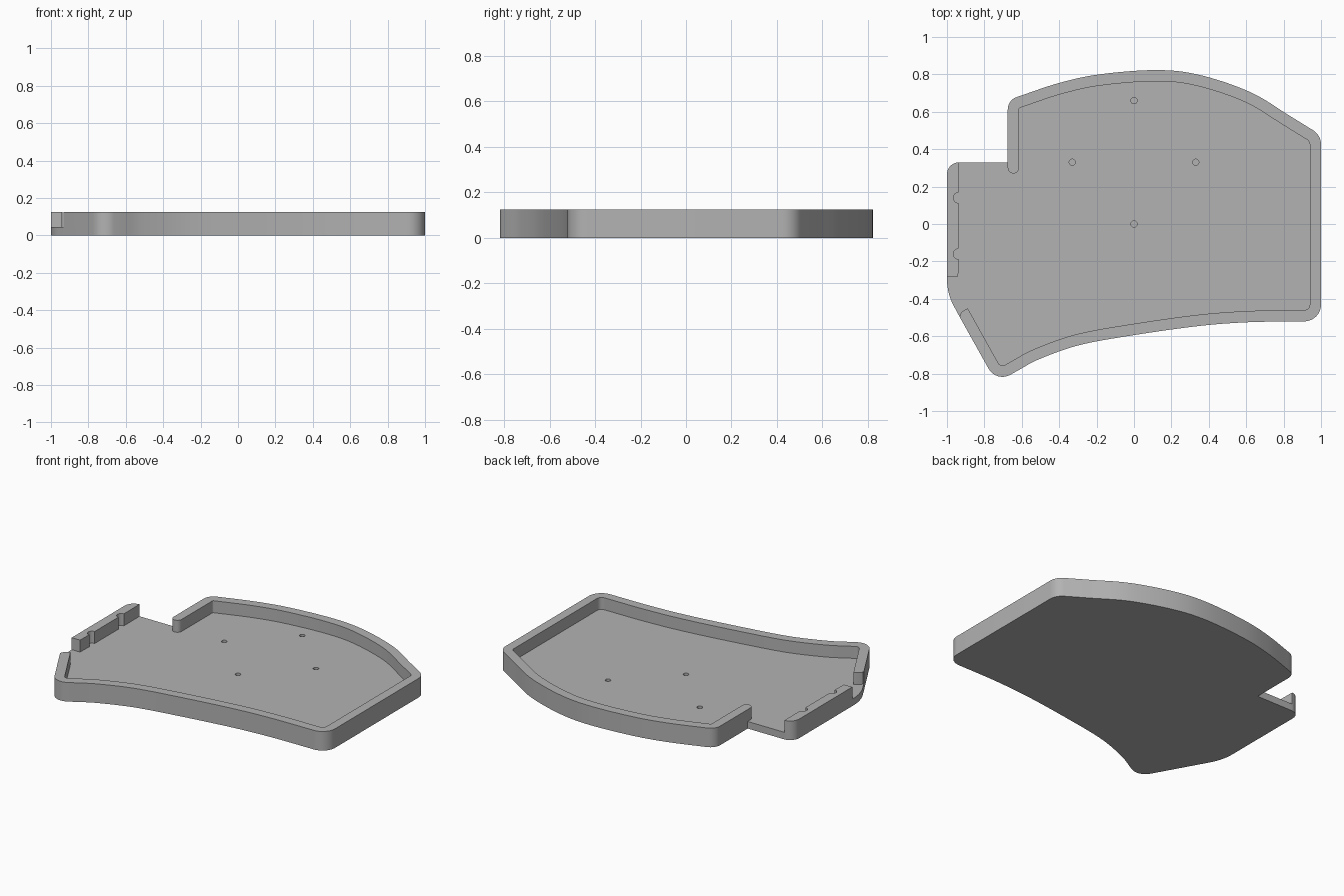
import bpy, bmesh, math
from mathutils import Vector

if "Cube" in bpy.data.objects:
    bpy.data.objects.remove(bpy.data.objects["Cube"], do_unlink=True)

HEIGHT, FLOOR, WALL = 0.124, 0.046, 0.06

grey = bpy.data.materials.new("plain grey")
grey.use_nodes = True
grey.diffuse_color = (0.45, 0.45, 0.45, 1)
grey.node_tree.nodes["Principled BSDF"].inputs["Base Color"].default_value = grey.diffuse_color


def fillet(a, c, b, r, steps=10):
    """Round the corner c between points a and b."""
    a, c, b = Vector(a), Vector(c), Vector(b)
    u, v = (a - c).normalized(), (b - c).normalized()
    half = u.angle(v) / 2
    centre = c + (u + v).normalized() * (r / math.sin(half))
    start = c + u * (r / math.tan(half)) - centre
    end = c + v * (r / math.tan(half)) - centre
    total = start.angle(end)
    return [centre + (start * math.sin(total * (1 - i / steps))
                      + end * math.sin(total * i / steps)) / math.sin(total)
            for i in range(steps + 1)]


def spline(points, steps=8):
    """Smooth curve through all points but the first and last, which only steer it."""
    p = [Vector(q) for q in points]
    out = []
    for a, b, c, d in zip(p, p[1:], p[2:], p[3:]):
        for i in range(steps):
            t = i / steps
            out.append(0.5 * (2 * b + (c - a) * t + (2 * a - 5 * b + 4 * c - d) * t ** 2
                              + (3 * b - a - 3 * c + d) * t ** 3))
    return out + [p[-2]]


def arc(x, y, r, start, end, steps=12):
    angles = [math.radians(start + (end - start) * i / steps) for i in range(steps + 1)]
    return [Vector((x + r * math.cos(t), y + r * math.sin(t))) for t in angles]


def inset(path, d):
    """Shift an open clockwise path inward by d."""
    dirs = [(b - a).normalized() for a, b in zip(path, path[1:])]
    out = []
    for p, a, b in zip(path, dirs[:1] + dirs, dirs + dirs[-1:]):
        n = Vector((a.y + b.y, -a.x - b.x)).normalized()
        out.append(p + n * d / n.dot(Vector((a.y, -a.x))))
    return out


def prism(name, outline, z0, z1):
    bm = bmesh.new()
    face = bm.faces.new([bm.verts.new((p[0], p[1], z0)) for p in outline])
    top = bmesh.ops.extrude_face_region(bm, geom=[face])["geom"]
    bmesh.ops.translate(bm, vec=(0, 0, z1 - z0),
                        verts=[v for v in top if isinstance(v, bmesh.types.BMVert)])
    bmesh.ops.recalc_face_normals(bm, faces=bm.faces)
    mesh = bpy.data.meshes.new(name)
    bm.to_mesh(mesh)
    bm.free()
    mesh.materials.append(grey)
    obj = bpy.data.objects.new(name, mesh)
    bpy.context.collection.objects.link(obj)
    return obj


# Rim outline, clockwise from the upper left step to the lower left opening
step, opening = Vector((-0.675, 0.33)), Vector((-0.932, -0.497))
top_left, top_right = (-0.675, 0.662), (1, 0.475)
low_right, low_left = (1, -0.52), (-0.736, -0.848)
back = spline([top_left, (-0.6, 0.688), (-0.4, 0.754), (-0.185, 0.80), (0.12, 0.823),
               (0.35, 0.797), (0.62, 0.706), (0.83, 0.58), top_right])
front = spline([low_right, (0.88, -0.521), (0.617, -0.525), (0.35, -0.545), (0, -0.594),
                (-0.29, -0.647), (-0.505, -0.722), (-0.62, -0.783), low_left])
rim = ([step] + fillet(step, top_left, back[0], 0.07) + back
       + fillet(back[-1], top_right, low_right, 0.09)
       + fillet(top_right, low_right, front[0], 0.09) + front
       + fillet(front[-1], low_left, opening, 0.085) + [opening])

# Remaining left edge of the body
left_low, left_top = (-1, -0.371), (-1, 0.33)
body = (rim + fillet(opening, left_low, left_top, 0.31)
        + fillet(left_low, left_top, step, 0.065))
tray = prism("tray", body, 0, HEIGHT)

# Pocket: inner rim, rounded wall ends, two openings and the notched left wall
inner = inset(rim, WALL)
wall_end = [(-0.89, -0.451), (-0.918, -0.468), (-0.93, -0.482)]
gap = [(-1.1, -0.497), (-1.1, -0.28), (-0.94, -0.28)]
notches = arc(-0.938, -0.16, 0.028, 270, 90) + arc(-0.938, 0.14, 0.028, 270, 90)
step_gap = [(-0.94, 0.4), (-0.7, 0.4), step]
round_end = arc(-0.645, 0.30, 0.03, 180, 360)
pocket = prism("pocket_cutter",
               inner + wall_end + [opening] + gap + notches + step_gap + round_end,
               FLOOR, HEIGHT + 0.1)

# Blind screw holes in the floor
cutters = [pocket]
for x, y in [(0, 0), (0, 0.66), (-0.33, 0.33), (0.33, 0.33)]:
    cutters.append(prism("hole_cutter", arc(x, y, 0.017, 0, 337.5, 15), 0.015, FLOOR + 0.02))

bpy.ops.object.select_all(action="DESELECT")
bpy.context.view_layer.objects.active = tray
tray.select_set(True)
for cutter in cutters:
    cutter.hide_render = True
    mod = tray.modifiers.new("cut", "BOOLEAN")
    mod.operation, mod.solver, mod.object = "DIFFERENCE", "EXACT", cutter
    bpy.ops.object.modifier_apply(modifier=mod.name)
    bpy.data.objects.remove(cutter, do_unlink=True)
bpy.ops.object.shade_smooth_by_angle(angle=math.radians(30))
